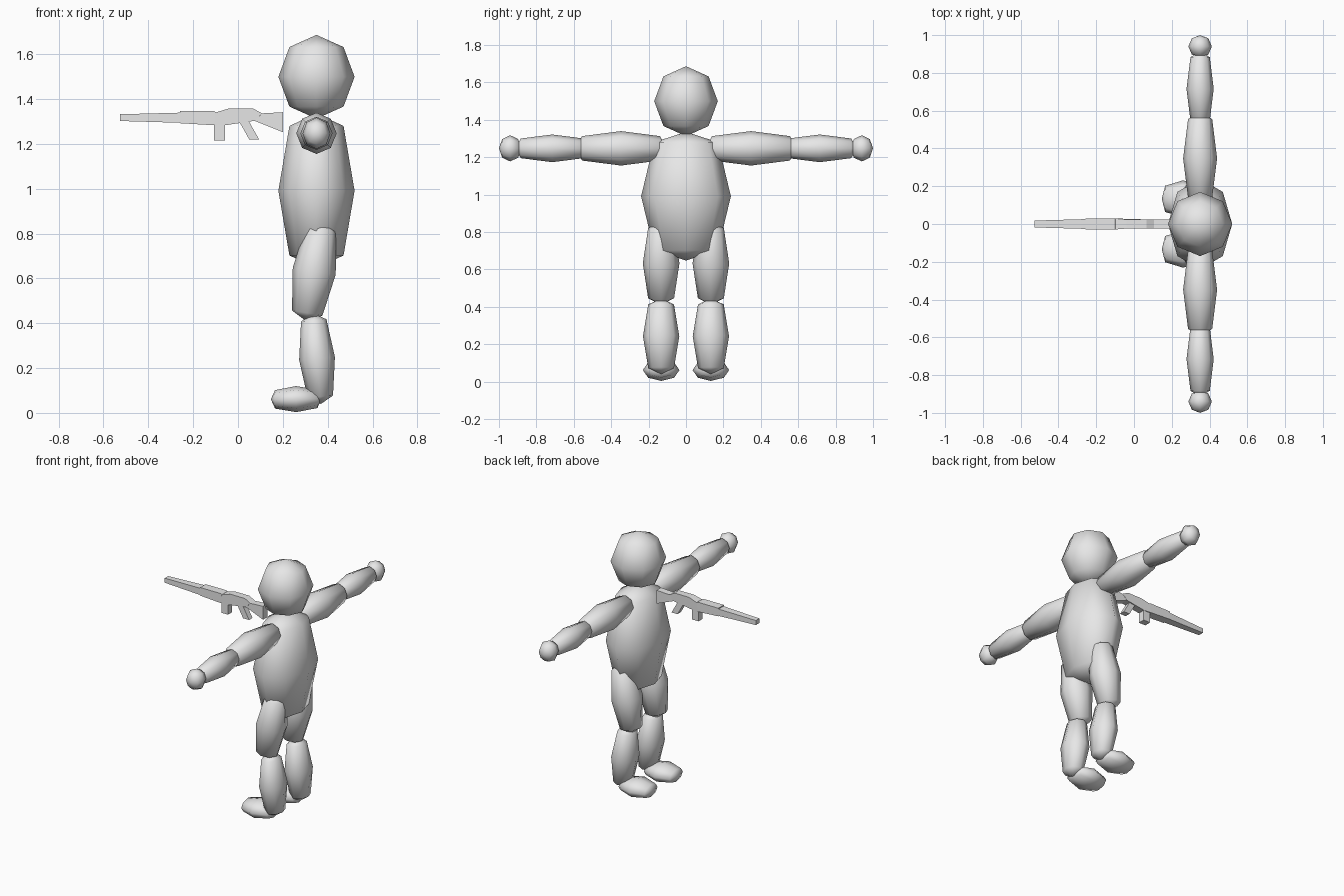
import bpy, bmesh, math
from mathutils import Vector

if "Cube" in bpy.data.objects:
    bpy.data.objects.remove(bpy.data.objects["Cube"])

grey = bpy.data.materials.new("plain grey")
grey.diffuse_color = (0.8, 0.8, 0.8, 1)
grey.use_nodes = True
grey.node_tree.nodes["Principled BSDF"].inputs["Base Color"].default_value = grey.diffuse_color
CX = 0.35  # x of the figure's centre line


def finish(bm, name, smooth):
    bmesh.ops.recalc_face_normals(bm, faces=bm.faces[:])
    for f in bm.faces:
        f.smooth = smooth
    me = bpy.data.meshes.new(name)
    bm.to_mesh(me)
    bm.free()
    me.materials.append(grey)
    ob = bpy.data.objects.new(name, me)
    bpy.context.collection.objects.link(ob)
    return ob


def pod(name, start, end, ra, rb, ring=0.84, sides=8):
    """Faceted ellipsoid between two poles: three rings of eight.
    ra is the radius along y (or x for arms), rb across it."""
    p0, p1 = Vector(start), Vector(end)
    mid, half = (p0 + p1) / 2, (p1 - p0) / 2
    axis = half.normalized()
    a = Vector((1, 0, 0)) if abs(axis.y) > 0.9 else Vector((0, 1, 0))
    b = axis.cross(a).normalized()
    bm = bmesh.new()
    rings = []
    for t, s in ((-ring, 0.71), (0, 1), (ring, 0.71)):
        rings.append([bm.verts.new(mid + half * t
                      + a * ra * s * math.cos(math.tau * i / sides)
                      + b * rb * s * math.sin(math.tau * i / sides))
                      for i in range(sides)])
    low, high = bm.verts.new(p0), bm.verts.new(p1)
    for i in range(sides):
        j = (i + 1) % sides
        bm.faces.new((low, rings[0][j], rings[0][i]))
        bm.faces.new((high, rings[2][i], rings[2][j]))
        for r, q in zip(rings, rings[1:]):
            bm.faces.new((r[i], r[j], q[j], q[i]))
    return finish(bm, name, True)


def plate(name, points, width):
    """Convex x-z outline given thickness; width(x) is the half thickness."""
    bm = bmesh.new()
    sides = [[bm.verts.new((x, s * width(x), z)) for x, z in points] for s in (-1, 1)]
    for s in sides:
        bm.faces.new(s)
    n = len(points)
    for i in range(n):
        j = (i + 1) % n
        bm.faces.new((sides[0][i], sides[0][j], sides[1][j], sides[1][i]))
    return finish(bm, name, False)


# Head and body
pod("head", (CX, 0, 1.312), (CX, 0, 1.686), 0.17, 0.17, ring=0.71)
pod("torso", (CX, 0, 0.647), (CX, 0, 1.335), 0.24, 0.17)

# Limbs, both sides
for side, s in (("right", -1), ("left", 1)):
    pod(side + "_upper_arm", (CX, s * 0.10, 1.247), (CX, s * 0.595, 1.247), 0.09, 0.092)
    pod(side + "_forearm", (CX, s * 0.515, 1.247), (CX, s * 0.915, 1.247), 0.072, 0.074)
    pod(side + "_hand", (CX, s * 0.88, 1.247), (CX, s, 1.247), 0.062, 0.07, ring=0.71)
    y = s * 0.133
    pod(side + "_thigh", (0.303, y, 0.41), (0.377, y, 0.855), 0.098, 0.097)
    pod(side + "_shin", (0.37, y, 0.04), (0.335, y, 0.445), 0.097, 0.08)
    pod(side + "_foot", (0.147, y, 0.06), (0.372, y, 0.063), 0.098, 0.058)


# Rifle pieces
def barrel_width(x):
    return 0.018 + 0.008 * max(0, (x + 0.53) / 0.28)


def body_width(x):
    return 0.029 if x < -0.09 else 0.024


plate("rifle_barrel", [(-0.526, 1.302), (-0.258, 1.294), (-0.258, 1.339), (-0.526, 1.332)],
      barrel_width)
plate("rifle_forend", [(-0.258, 1.292), (-0.107, 1.283), (-0.098, 1.341), (-0.107, 1.346),
                       (-0.258, 1.346)], body_width)
plate("rifle_receiver", [(-0.107, 1.283), (-0.058, 1.283), (0.076, 1.303), (0.107, 1.336),
                         (0.067, 1.358), (-0.04, 1.358), (-0.1, 1.34)], body_width)
plate("rifle_magazine", [(-0.107, 1.216), (-0.058, 1.216), (-0.058, 1.286), (-0.107, 1.286)],
      lambda x: 0.022)
plate("rifle_grip", [(0.05, 1.22), (0.094, 1.22), (0.046, 1.305), (0.008, 1.295)],
      lambda x: 0.018)
plate("rifle_stock", [(0.076, 1.302), (0.2, 1.252), (0.2, 1.341), (0.107, 1.336)],
      lambda x: 0.023)
